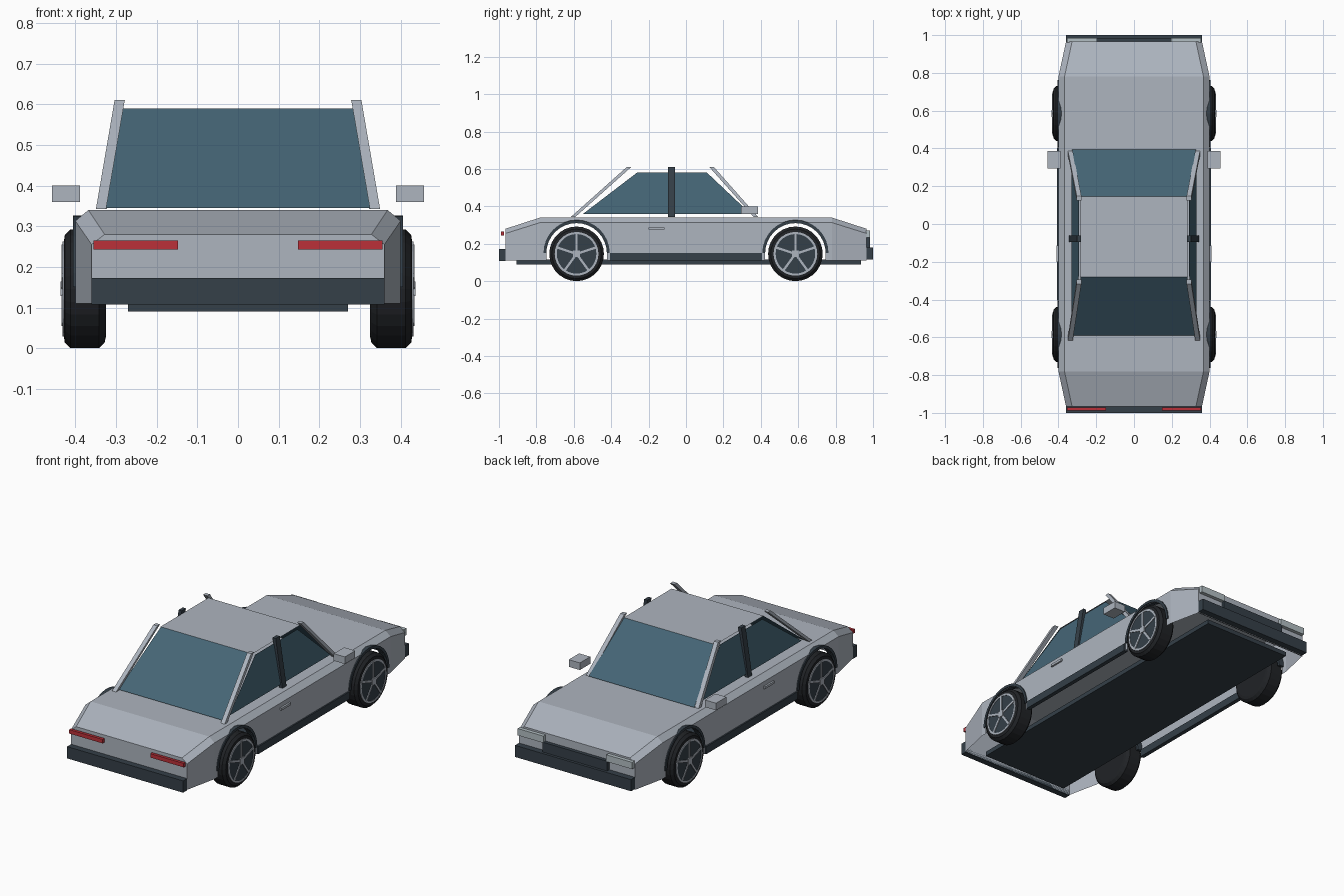
import bpy, bmesh, math

if "Cube" in bpy.data.objects:
    bpy.data.objects.remove(bpy.data.objects["Cube"])


def material(name, rgb):
    m = bpy.data.materials.new(name)
    m.diffuse_color = (*rgb, 1)
    m.use_nodes = True
    m.node_tree.nodes["Principled BSDF"].inputs["Base Color"].default_value = m.diffuse_color
    return m


PAINT = material("paint", (0.42, 0.46, 0.52))
DARK = material("dark_trim", (0.035, 0.05, 0.065))
RUBBER = material("rubber", (0.015, 0.017, 0.02))
GLASS = material("glass", (0.06, 0.13, 0.18))
RED = material("red", (0.5, 0.03, 0.04))
LAMP = material("lamp", (0.45, 0.52, 0.55))


def mesh(name, verts, faces, mat, solid=True):
    me = bpy.data.meshes.new(name)
    me.from_pydata(verts, [], faces)
    bm = bmesh.new()
    bm.from_mesh(me)
    bmesh.ops.remove_doubles(bm, verts=bm.verts, dist=1e-5)
    bmesh.ops.recalc_face_normals(bm, faces=bm.faces)
    bm.to_mesh(me)
    bm.free()
    me.materials.append(mat)
    ob = bpy.data.objects.new(name, me)
    bpy.context.collection.objects.link(ob)
    return ob


def bar(name, low, high, dx, dy, mat):
    """Slanted bar with horizontal ends between two centre points."""
    v = [(x + i * dx / 2, y + j * dy / 2, z) for x, y, z in (low, high)
         for i, j in ((-1, -1), (1, -1), (1, 1), (-1, 1))]
    f = [(0, 1, 2, 3), (4, 5, 6, 7)] + [(i, (i + 1) % 4, (i + 1) % 4 + 4, i + 4) for i in range(4)]
    return mesh(name, v, f, mat)


def box(name, x, y, z, mat):
    cx, cy = sum(x) / 2, sum(y) / 2
    return bar(name, (cx, cy, z[0]), (cx, cy, z[1]), abs(x[1] - x[0]), y[1] - y[0], mat)


def revolve(name, profile, cy, cz, mat, n=28, start=0.0, sweep=2 * math.pi, closed=True):
    """Sweep an (x, radius) profile around an axis parallel to x."""
    full = abs(sweep - 2 * math.pi) < 1e-6
    rings = n if full else n + 1
    k = len(profile)
    v = []
    for i in range(rings):
        a = start + sweep * i / n
        v += [(x, cy + r * math.cos(a), cz + r * math.sin(a)) for x, r in profile]
    f = []
    for i in range(n):
        j = (i + 1) % rings
        for p in range(k if closed else k - 1):
            q = (p + 1) % k
            f.append((i * k + p, i * k + q, j * k + q, j * k + p))
    if not closed:
        f += [tuple(i * k for i in range(n)), tuple(i * k + k - 1 for i in range(n))]
    elif not full:
        f += [tuple(range(k)), tuple(range(n * k, n * k + k))]
    return mesh(name, v, f, mat)


WHEEL_Y, WHEEL_R, ARCH_R, BASE = 0.585, 0.146, 0.162, 0.11

# Body shell, open underneath: stations are (y, half width, shoulder z, top z)
stations = [(-0.965, 0.36, 0.255, 0.28), (-0.78, 0.40, 0.313, 0.34),
            (0.78, 0.40, 0.313, 0.34), (0.965, 0.36, 0.255, 0.28)]
verts, faces = [], []


def add(*pts):
    faces.append(tuple(range(len(verts), len(verts) + len(pts))))
    verts.extend(pts)


for n, (a, b) in enumerate(zip(stations, stations[1:])):
    (y0, w0, s0, t0), (y1, w1, s1, t1) = a, b
    u0, u1 = w0 - 0.032, w1 - 0.032
    add((-u0, y0, t0), (u0, y0, t0), (u1, y1, t1), (-u1, y1, t1))
    for s in (1, -1):
        add((s * w0, y0, s0), (s * u0, y0, t0), (s * u1, y1, t1), (s * w1, y1, s1))
        edge = [(s * w0, y0, BASE)]
        if n == 1:  # wheel arch notches
            for cy in (-WHEEL_Y, WHEEL_Y):
                arc = [(s * w0, cy - ARCH_R * math.cos(math.pi * i / 16),
                        0.148 + ARCH_R * math.sin(math.pi * i / 16)) for i in range(17)]
                edge += [(s * w0, cy - ARCH_R, BASE)] + arc + [(s * w0, cy + ARCH_R, BASE)]
        add(*edge, (s * w1, y1, BASE), (s * w1, y1, s1), (s * w0, y0, s0))
for y, w, s, t in (stations[0], stations[-1]):
    add((-w, y, BASE), (w, y, BASE), (w, y, s), (w - 0.032, y, t), (-w + 0.032, y, t), (-w, y, s))
mesh("body_shell", verts, faces, PAINT)

# Floor, bumpers and grille
box("floor", (-0.27, 0.27), (-0.905, 0.935), (0.09, 0.115), DARK)
box("rear_bumper", (-0.36, 0.36), (-1.0, -0.965), (0.107, 0.173), DARK)
box("front_bumper", (-0.36, 0.36), (0.955, 1.0), (0.115, 0.18), DARK)
box("grille", (-0.2, 0.2), (0.965, 0.985), (0.18, 0.235), DARK)

# Roof and end glass are single sheets
mesh("roof", [(-0.285, -0.28, 0.59), (0.285, -0.28, 0.59), (0.285, 0.145, 0.59), (-0.285, 0.145, 0.59)],
     [(0, 1, 2, 3)], PAINT)
for name, yb, yt in (("rear_window", -0.59, -0.28), ("windscreen", 0.395, 0.145)):
    mesh(name, [(-0.328, yb, 0.345), (0.328, yb, 0.345), (0.282, yt, 0.59), (-0.282, yt, 0.59)],
         [(0, 1, 2, 3)], GLASS)

for s, side in ((1, "right"), (-1, "left")):
    # Side glass and pillars
    mesh(side + "_side_glass", [(s * 0.332, -0.55, 0.36), (s * 0.332, 0.345, 0.36),
                                (s * 0.29, 0.112, 0.58), (s * 0.29, -0.262, 0.58)], [(0, 1, 2, 3)], GLASS)
    bar(side + "_rear_pillar", (s * 0.337, -0.605, 0.342), (s * 0.291, -0.305, 0.61), 0.025, 0.024, PAINT)
    bar(side + "_front_pillar", (s * 0.337, 0.375, 0.342), (s * 0.291, 0.137, 0.61), 0.025, 0.024, PAINT)
    bar(side + "_middle_pillar", (s * 0.333, -0.078, 0.342), (s * 0.291, -0.078, 0.61), 0.02, 0.036, DARK)

    # Mirrors, handles, sills and lights
    box(side + "_mirror", (s * 0.388, s * 0.457), (0.294, 0.386), (0.36, 0.40), PAINT)
    box(side + "_door_handle", (s * 0.398, s * 0.41), (-0.2, -0.115), (0.275, 0.288), PAINT)
    box(side + "_sill", (s * 0.385, s * 0.408), (-0.405, 0.405), (0.108, 0.15), DARK)
    box(side + "_tail_light", (s * 0.148, s * 0.355), (-0.988, -0.972), (0.243, 0.265), RED)
    box(side + "_headlight", (s * 0.195, s * 0.355), (0.962, 0.985), (0.232, 0.27), LAMP)

    for cy, end in ((-WHEEL_Y, "rear"), (WHEEL_Y, "front")):
        label = side + "_" + end
        # Arch trim
        revolve(label + "_arch_trim", [(s * 0.37, ARCH_R), (s * 0.406, ARCH_R),
                                       (s * 0.406, 0.177), (s * 0.37, 0.177)],
                cy, 0.15, DARK, n=16, sweep=math.pi)
        # Tyre, disc, rim ring, spokes and hub
        revolve(label + "_tyre", [(s * 0.325, 0.118), (s * 0.328, 0.132), (s * 0.342, WHEEL_R),
                                  (s * 0.412, WHEEL_R), (s * 0.426, 0.132), (s * 0.428, 0.118)],
                cy, WHEEL_R, RUBBER, closed=False)
        revolve(label + "_disc", [(s * 0.42, 0.112), (s * 0.430, 0.112)], cy, WHEEL_R, DARK, closed=False)
        revolve(label + "_rim", [(s * 0.42, 0.106), (s * 0.432, 0.106), (s * 0.432, 0.117), (s * 0.42, 0.117)],
                cy, WHEEL_R, PAINT)
        v, f = [], []
        for i in range(5):
            a = math.pi / 2 + i * 2 * math.pi / 5
            c, d = math.cos(a), math.sin(a)
            b = len(v)
            for x in (0.425, 0.434):
                v += [(s * x, cy + r * c - t * d, WHEEL_R + r * d + t * c)
                      for r, t in ((0.012, -0.006), (0.109, -0.006), (0.109, 0.006), (0.012, 0.006))]
            f += [(b, b + 1, b + 2, b + 3), (b + 4, b + 5, b + 6, b + 7)]
            f += [(b + k, b + (k + 1) % 4, b + (k + 1) % 4 + 4, b + k + 4) for k in range(4)]
        mesh(label + "_spokes", v, f, PAINT)
        box(label + "_hub", (s * 0.42, s * 0.437), (cy - 0.018, cy + 0.018),
            (WHEEL_R - 0.018, WHEEL_R + 0.018), PAINT)
